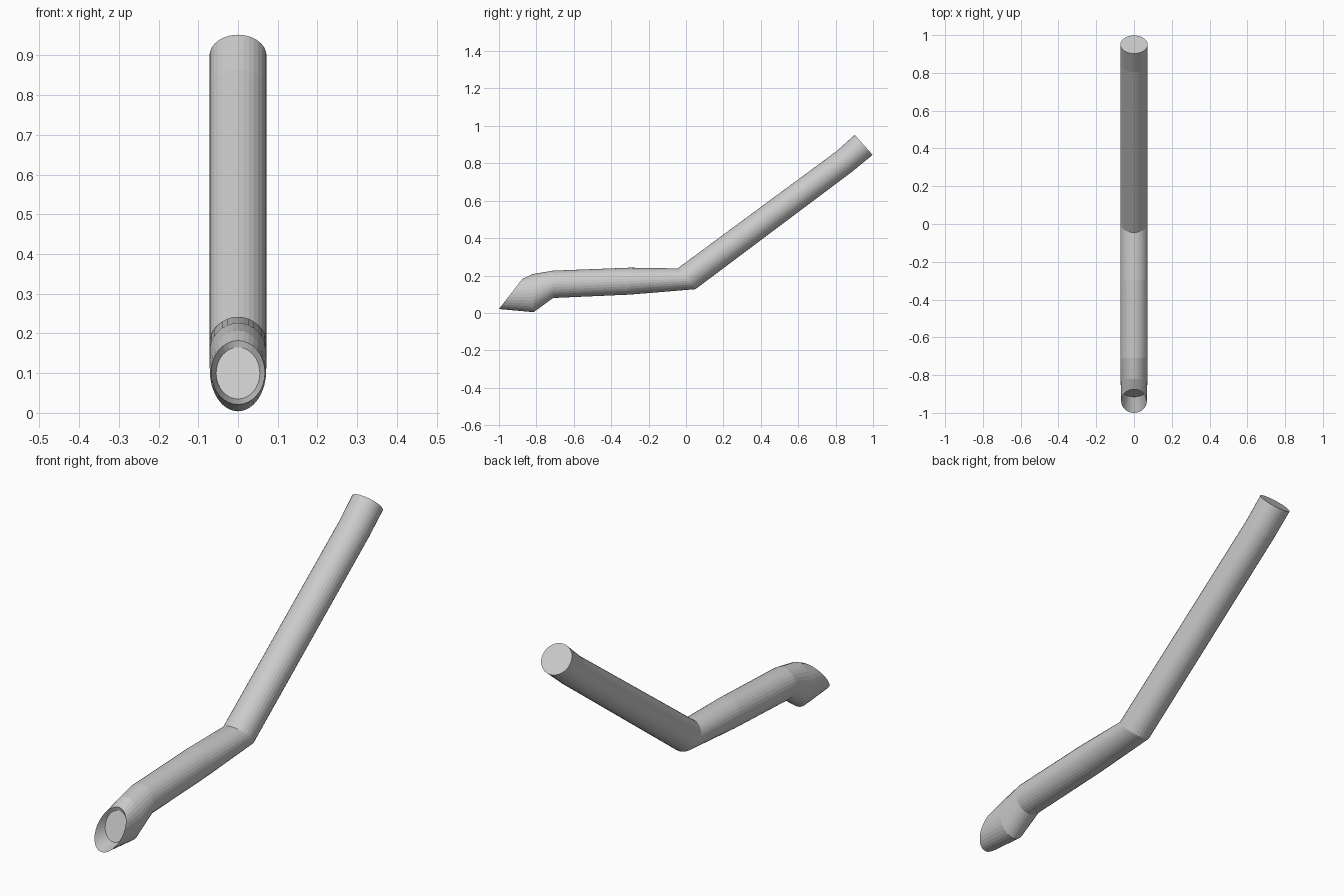
import bpy, bmesh, math

if "Cube" in bpy.data.objects:
    bpy.data.objects.remove(bpy.data.objects["Cube"])

SEG = 32

# Slanted rings along the pipe: top (y, z), bottom (y, z), half width
outer = [
    ((0.902, 0.952), (0.998, 0.845), 0.072),   # upper end
    ((0.805, 0.865), (0.890, 0.757), 0.072),
    ((-0.045, 0.238), (0.050, 0.127), 0.072),  # main bend
    ((-0.300, 0.242), (-0.300, 0.098), 0.072),
    ((-0.710, 0.226), (-0.710, 0.080), 0.072),
    ((-0.820, 0.208), (-0.815, 0.004), 0.071), # down-turn
    ((-0.875, 0.182), (-1.000, 0.021), 0.068), # slash-cut mouth
]
# Recessed plug inside the mouth
inner = [((-0.871, 0.165), (-0.915, 0.035), 0.055)]


def ring(bm, top, bottom, half_width):
    """Elliptical ring standing between a top and a bottom point."""
    cy, cz = (top[0] + bottom[0]) / 2, (top[1] + bottom[1]) / 2
    hy, hz = (top[0] - bottom[0]) / 2, (top[1] - bottom[1]) / 2
    verts = []
    for i in range(SEG):
        a = 2 * math.pi * i / SEG
        c = math.cos(a)
        verts.append(bm.verts.new((half_width * math.sin(a), cy + hy * c, cz + hz * c)))
    return verts


# Bent pipe: loft the rings, cap the far end and the recess
bm = bmesh.new()
rings = [ring(bm, *r) for r in outer + inner]
for a, b in zip(rings, rings[1:]):
    for i in range(SEG):
        j = (i + 1) % SEG
        bm.faces.new((a[i], a[j], b[j], b[i]))
bm.faces.new(rings[0])
bm.faces.new(rings[-1])
bmesh.ops.recalc_face_normals(bm, faces=bm.faces)

mesh = bpy.data.meshes.new("bent_pipe")
bm.to_mesh(mesh)
bm.free()
pipe = bpy.data.objects.new("bent_pipe", mesh)
bpy.context.collection.objects.link(pipe)
